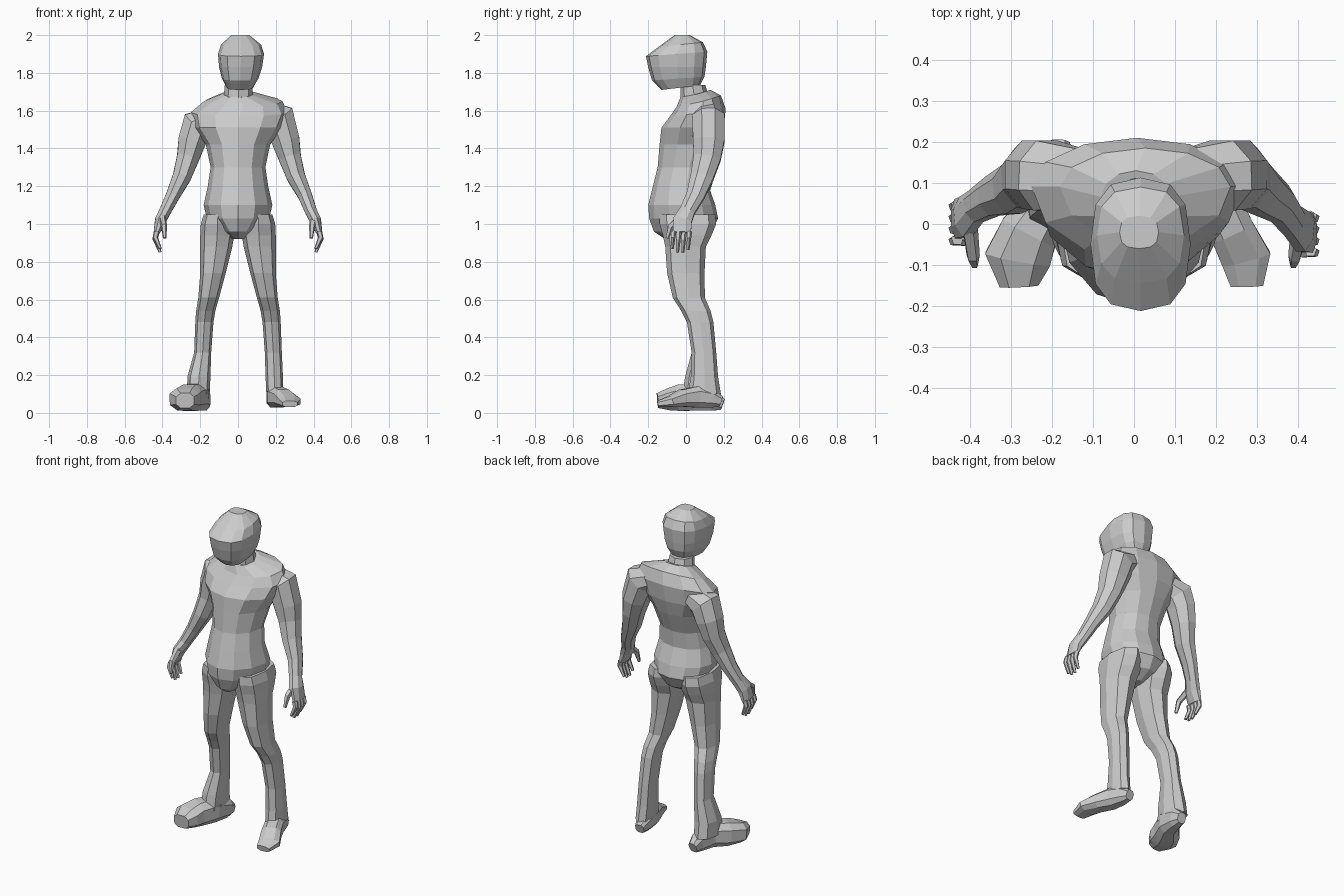
import bpy, bmesh, math
from mathutils import Vector

grey = bpy.data.materials.new("clay grey")
grey.diffuse_color = (0.6, 0.6, 0.6, 1)


def skin(name, rings):
    """Bridge equal-sized rings of points into one closed, flat-shaded mesh."""
    bm = bmesh.new()
    loops = [[bm.verts.new(p) for p in ring] for ring in rings]
    n = len(loops[0])
    for a, b in zip(loops, loops[1:]):
        for i in range(n):
            j = (i + 1) % n
            bm.faces.new((a[i], a[j], b[j], b[i]))
    bm.faces.new(loops[0])
    bm.faces.new(loops[-1])
    bmesh.ops.recalc_face_normals(bm, faces=bm.faces)
    mesh = bpy.data.meshes.new(name)
    bm.to_mesh(mesh)
    bm.free()
    mesh.materials.append(grey)
    obj = bpy.data.objects.new(name, mesh)
    bpy.context.collection.objects.link(obj)
    return obj


def outline(n, square, phase=0.0):
    """Unit circle points, pushed towards a square when square < 1."""
    pts = []
    for i in range(n):
        a = 2 * math.pi * (i + phase) / n - math.pi / 2
        c, s = math.cos(a), math.sin(a)
        pts.append((math.copysign(abs(c) ** square, c), math.copysign(abs(s) ** square, s)))
    return pts


def stack(name, sections, n=10, side=1, widest=0.5, square=1.0):
    """Level sections (x0, x1, y0, y1, z, tilt); tilt lifts the back edge and
    drops the front. 'widest' is where the full width sits from front to back."""
    rings = []
    for x0, x1, y0, y1, z, tilt in sections:
        ring = []
        ym = y0 + (y1 - y0) * widest
        for c, s in outline(n, square):
            x = (x0 + x1) / 2 + c * (x1 - x0) / 2
            y = ym + s * ((y1 - ym) if s > 0 else (ym - y0))
            ring.append((side * x, y, z + tilt * s))
        rings.append(ring)
    return skin(name, rings)


def limb(name, path, n=8, side=1, ref=(0, 1, 0), square=1.0):
    """Tube through (x, y, z, half width, half depth along ref)."""
    pts = [Vector((side * p[0], p[1], p[2])) for p in path]
    rings = []
    for k, p in enumerate(pts):
        t = (pts[min(k + 1, len(pts) - 1)] - pts[max(k - 1, 0)]).normalized()
        u = t.cross(Vector(ref)).normalized()
        v = u.cross(t)
        rings.append([p + u * path[k][3] * c + v * path[k][4] * s
                      for c, s in outline(n, square, 0.5)])
    return skin(name, rings)


# torso from crotch to collar
stack("torso", [
    (-.03, .03, -.11, .06, .92, 0), (-.09, .09, -.17, .135, .96, 0),
    (-.165, .165, -.195, .17, 1.03, 0), (-.182, .182, -.20, .155, 1.10, 0),
    (-.16, .16, -.175, .12, 1.20, 0), (-.145, .145, -.15, .13, 1.30, 0),
    (-.17, .17, -.14, .175, 1.42, 0), (-.235, .235, -.13, .20, 1.51, 0),
    (-.25, .265, -.085, .21, 1.59, .02), (-.18, .235, -.05, .185, 1.65, .03),
    (-.08, .09, -.03, .13, 1.69, .02)], n=12, widest=.6)

# neck
stack("neck", [(-.075, .08, -.03, .115, 1.68, .015), (-.07, .075, -.03, .102, 1.735, 0)], n=8)

# head, its crown sloping forward into the blunt, jutting face
stack("head", [
    (-.06, .08, -.13, .075, 1.722, .012), (-.085, .108, -.18, .098, 1.77, .01),
    (-.10, .128, -.20, .105, 1.83, 0), (-.106, .138, -.212, .113, 1.90, .012),
    (-.09, .122, -.145, .09, 1.95, .012), (-.035, .06, -.06, .02, 2.0, 0)],
    n=12, square=.75)

for side, word, rise, out, back in ((-1, "left", 0, 0, .035), (1, "right", .04, .01, 0)):
    # arm with a full shoulder, running down into the palm
    limb(word + "_arm", [
        (.14, .11, 1.55 + rise, .07, .08), (.215, .118, 1.52 + rise, .096, .092),
        (.243 + out, .12, 1.44, .08, .09), (.265 + out, .112, 1.35, .064, .078),
        (.297 + out, .085, 1.25, .053, .066), (.345 + out, .05 + back / 2, 1.15, .040, .052),
        (.385, .008 + back, 1.07, .034, .044), (.41, -.018 + back, 1.02, .032, .054),
        (.43, -.022 + back, .955, .018, .052)], side=side)
    # fingers and thumb
    for k in range(4):
        y = .018 - .028 * k + back * .8
        drop = (.015, 0, 0, .02)[k]
        limb(f"{word}_finger_{k + 1}", [
            (.43, y, .96, .016, .015), (.438, y - .003, .92 + drop / 2, .015, .013),
            (.412, y - .008, .85 + drop, .008, .009)], n=5, side=side)
    limb(word + "_thumb", [(.40, -.03 + back / 2, 1.03, .02, .022), (.392, -.08, .99, .017, .017),
                           (.388, -.10, .925, .009, .010)], n=5, side=side)
    # leg from hip to ankle, the left one flaring over its foot
    flare = .03 if side < 0 else 0
    stack(word + "_leg", [
        (.03, .182, -.14, .155, 1.05, 0), (.022, .197, -.14, .16, 1.0, 0),
        (.02, .20, -.122, .135, .94, 0), (.03, .20, -.11, .105, .88, 0),
        (.065, .20, -.10, .098, .74, 0), (.10, .21, -.07, .10, .61, 0),
        (.12, .222, -.025, .13, .54, 0), (.13, .226, .005, .145, .48, 0),
        (.142, .232, .03, .16, .32, 0), (.146, .238 + flare, .025 - flare, .17, .19, 0),
        (.15, .24 + flare, .01 - flare, .185, .10, 0)], n=8, side=side, square=.85)

# feet: the left is bulky and turned out, the right is slim
limb("left_foot", [
    (.183, .195, .045, .028, .032), (.185, .15, .062, .042, .056),
    (.205, .06, .085, .058, .076), (.255, -.02, .08, .076, .074),
    (.283, -.085, .072, .085, .062), (.28, -.15, .065, .05, .042)],
    side=-1, ref=(0, 0, 1), square=.75)
limb("right_foot", [
    (.185, .185, .06, .028, .03), (.19, .14, .075, .042, .05),
    (.205, .06, .085, .055, .06), (.24, -.02, .078, .058, .048),
    (.273, -.085, .06, .064, .03), (.275, -.15, .047, .042, .018)],
    ref=(0, 0, 1), square=.75)
